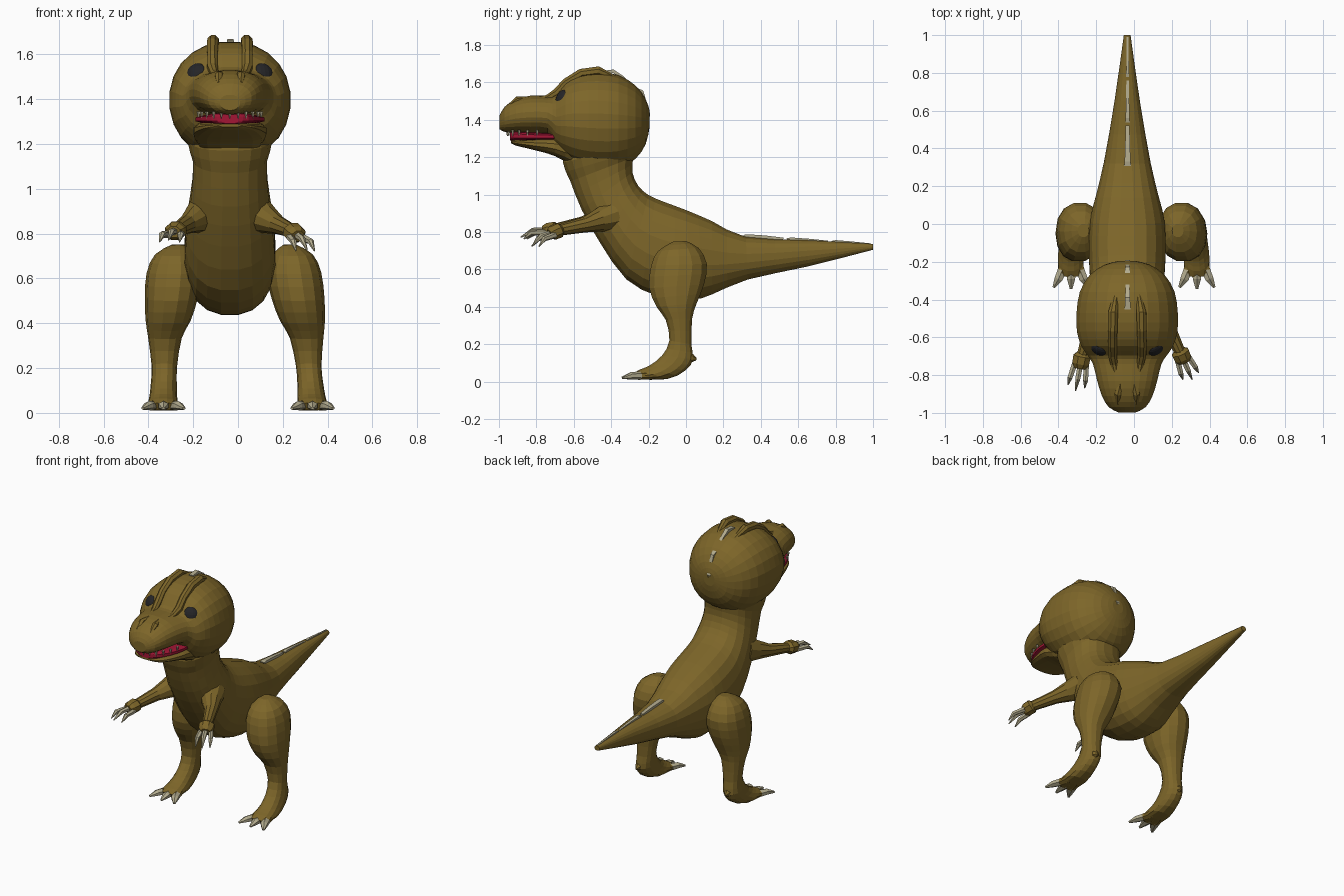
import bpy, bmesh, math
from mathutils import Vector

CX = -0.036  # centre line of body and head


def material(name, rgb):
    m = bpy.data.materials.new(name)
    m.diffuse_color = (*rgb, 1)
    return m


HIDE = material("olive hide", (0.205, 0.132, 0.022))
CLAW = material("bone beige", (0.45, 0.41, 0.27))
RED = material("mouth red", (0.36, 0.008, 0.035))
BLACK = material("eye black", (0.018, 0.018, 0.02))


def skin(name, rings, mat):
    """Join equal rings of points into a closed flat-shaded mesh."""
    bm = bmesh.new()
    vs = [[bm.verts.new(p) for p in r] for r in rings]
    n = len(vs[0])
    for a, b in zip(vs, vs[1:]):
        for i in range(n):
            j = (i + 1) % n
            bm.faces.new((a[i], a[j], b[j], b[i]))
    bm.faces.new(vs[0])
    bm.faces.new(vs[-1])
    bmesh.ops.recalc_face_normals(bm, faces=bm.faces[:])
    me = bpy.data.meshes.new(name)
    bm.to_mesh(me)
    bm.free()
    me.materials.append(mat)
    ob = bpy.data.objects.new(name, me)
    bpy.context.collection.objects.link(ob)
    return ob


def refine(rows):
    """Insert one smooth in-between row after each row."""
    out = []
    for i in range(len(rows) - 1):
        p0, p1 = rows[max(i - 1, 0)], rows[i]
        p2, p3 = rows[i + 1], rows[min(i + 2, len(rows) - 1)]
        out.append(p1)
        out.append(tuple((9 * (b + c) - a - d) / 16 for a, b, c, d in zip(p0, p1, p2, p3)))
    return out + [rows[-1]]


def loft(name, rows, mat, sides=20, power=2.0, side=1):
    """Rows: upper (y, z), lower (y, z), half width, centre x."""
    def sp(v):
        return math.copysign(abs(v) ** (2 / power), v)
    rings = []
    for ay, az, by, bz, w, cx in refine(rows):
        ring = []
        for k in range(sides):
            t = 2 * math.pi * (k + 0.5) / sides
            c, s = sp(math.cos(t)), sp(math.sin(t))
            ring.append((side * cx + w * s, (ay + by) / 2 + (ay - by) / 2 * c,
                         (az + bz) / 2 + (az - bz) / 2 * c))
        rings.append(ring)
    return skin(name, rings, mat)


def tube(name, pts, radii, mat, sides=8, flat=1.0):
    """Tapered tube along a path; flat squeezes it vertically."""
    pts = [Vector(p) for p in pts]
    rings = []
    for i, p in enumerate(pts):
        d = (pts[min(i + 1, len(pts) - 1)] - pts[max(i - 1, 0)]).normalized()
        u = d.cross(Vector((0, 0, 1)))
        u = u.normalized() if u.length > 1e-4 else Vector((1, 0, 0))
        v = u.cross(d)
        rings.append([p + radii[i] * (u * math.cos(t) + v * flat * math.sin(t))
                      for t in (2 * math.pi * (k + 0.5) / sides for k in range(sides))])
    return skin(name, rings, mat)


# Tail, torso and neck
body = [(1.0, .737, 1.0, .705, .018), (.65, .757, .65, .615, .068), (.32, .775, .33, .545, .125),
        (.14, .86, .14, .465, .17), (0, .92, .03, .435, .2), (-.12, .965, -.15, .455, .205),
        (-.2, 1.0, -.32, .545, .2), (-.255, 1.05, -.46, .74, .187), (-.285, 1.12, -.56, .92, .17),
        (-.28, 1.2, -.62, 1.07, .167), (-.26, 1.27, -.66, 1.17, .19), (-.3, 1.38, -.65, 1.3, .15)]
loft("body_and_tail", [r + (CX,) for r in body], HIDE, 20, 2.3)

# Skull and upper snout: y, top, bottom, half width
head = [(-.195, 1.45, 1.36, .04), (-.215, 1.51, 1.27, .12), (-.27, 1.585, 1.19, .2),
        (-.36, 1.64, 1.14, .253), (-.47, 1.658, 1.13, .27), (-.57, 1.645, 1.15, .268),
        (-.645, 1.605, 1.19, .245), (-.695, 1.545, 1.24, .212), (-.74, 1.53, 1.318, .183),
        (-.83, 1.53, 1.325, .16), (-.91, 1.51, 1.33, .135), (-.97, 1.47, 1.335, .098),
        (-.998, 1.42, 1.35, .045)]
loft("head", [(y, t, y, b, w, CX) for y, t, b, w in head], HIDE, 24, 2.15)

# Lower jaw and mouth lining
jaw = [(-.6, 1.31, -.6, 1.15, .15), (-.7, 1.31, -.7, 1.205, .165), (-.78, 1.302, -.78, 1.23, .15),
       (-.86, 1.297, -.86, 1.25, .125), (-.91, 1.295, -.91, 1.262, .095), (-.935, 1.29, -.935, 1.275, .05)]
loft("lower_jaw", [r + (CX,) for r in jaw], HIDE, 16, 2.5)
mouth = [(-.66, 1.33, -.66, 1.29, .155), (-.75, 1.33, -.75, 1.29, .158),
         (-.85, 1.335, -.85, 1.29, .13), (-.92, 1.34, -.92, 1.288, .085), (-.94, 1.335, -.94, 1.29, .04)]
loft("mouth_lining", [r + (CX,) for r in mouth], RED, 12, 3.0)

# Upper teeth follow the lip
for i in range(11):
    a = math.radians(-75 + 15 * i)
    x, y = CX + .145 * math.sin(a), -.74 - .215 * math.cos(a)
    tube("tooth", [(x, y, 1.345), (x, y, 1.313)], [.009, .002], CLAW, 5)

# Brow crests, eyes
for s in (-1, 1):
    crest = [(-.37, 1.62, .06), (-.47, 1.66, .075), (-.56, 1.648, .077), (-.64, 1.6, .078),
             (-.69, 1.545, .078), (-.74, 1.515, .07), (-.82, 1.505, .055)]
    tube("brow_crest", [(CX + s * x, y, z) for y, z, x in crest],
         [.012, .028, .027, .025, .025, .02, .01], HIDE, 8)
    bpy.ops.mesh.primitive_uv_sphere_add(segments=16, ring_count=10, radius=1,
                                         location=(CX + s * .146, -.662, 1.513))
    eye = bpy.context.object
    eye.name = "eye"
    eye.scale = (.05, .03, .05)
    eye.rotation_euler = (math.radians(-22), 0, s * math.radians(24))
    eye.data.materials.append(BLACK)
    # Nostril bumps
    tube("nostril_ridge", [(CX + s * .035, -.84, 1.515), (CX + s * .05, -.9, 1.505),
                           (CX + s * .05, -.95, 1.47)], [.01, .02, .01], HIDE, 6)

# Bone plates down the back of the head and along the tail
plates = [[(-.45, 1.65), (-.39, 1.66), (-.34, 1.628), (-.31, 1.6)],
          [(-.27, 1.565), (-.235, 1.55), (-.222, 1.51), (-.222, 1.49)],
          [(-.21, 1.46), (-.2, 1.43), (-.205, 1.39)],
          [(.31, .772), (.33, .777), (.42, .773), (.52, .763)],
          [(.54, .758), (.56, .764), (.66, .758), (.76, .749)],
          [(.78, .747), (.8, .752), (.88, .746), (.99, .736)]]
for k, path in enumerate(plates):
    w = [.022, .02, .02, .026, .017, .012][k]
    tube("back_plate", [(CX + .002, y, z) for y, z in path],
         [w * (1 - .15 * i) for i in range(len(path))], CLAW, 4, .7)

# Legs: front (y, z), back (y, z), half width, centre x
leg = [(-.07, .748, 0, .752, .03, .25), (-.15, .70, .07, .715, .09, .262),
       (-.19, .62, .115, .63, .122, .268), (-.2, .5, .1, .52, .118, .283),
       (-.16, .4, .06, .42, .1, .3), (-.11, .33, .035, .34, .075, .316),
       (-.09, .22, .03, .2, .057, .322), (-.13, .14, .04, .12, .058, .327),
       (-.2, .085, 0, .06, .062, .331), (-.25, .065, -.1, .013, .068, .333),
       (-.28, .045, -.26, .012, .066, .333)]
for s in (-1, 1):
    shift = [r[:5] + (r[5] - s * .018 * min(1, r[1] / .6),) for r in leg]
    loft("leg", shift, HIDE, 14, 2.2, s)
    fx = s * .333
    tube("heel_spur", [(fx, .0, .13), (fx, .035, .125), (fx, .056, .12)], [.03, .022, .006], HIDE, 6)
    for k in (-1, 0, 1):
        tube("toe", [(fx + k * .03, -.18, .035), (fx + k * .05, -.26, .032)], [.03, .027], HIDE, 6, .8)
        tube("toe_claw", [(fx + k * .047, -.245, .032), (fx + k * .066, -.29, .032),
                          (fx + k * .092, -.335 - .008 * (k == 0), .02)], [.028, .025, .008], CLAW, 6, .8)

# Arms: slightly different pose on each side
poses = {-1: ((-.275, -.70, .815), (-.03, -.16, -.02)), 1: ((.245, -.68, .81), (.055, -.125, -.055))}
for s, (wrist, reach) in poses.items():
    w, r = Vector(wrist), Vector(reach)
    shoulder = Vector((CX + s * .12, -.4, .885))
    elbow = shoulder.lerp(w, .5) + Vector((s * .012, 0, -.008))
    tube("arm", [shoulder, shoulder.lerp(elbow, .5), elbow, w], [.085, .062, .042, .03], HIDE, 10)
    tube("hand", [w - r * .12, w, w + r * .25, w + r * .4], [.03, .05, .048, .032], HIDE, 8, .85)
    across = Vector((-r.y, r.x, 0)).normalized()
    for k in (-1, 0, 1):
        base = w + r * .25 + across * k * .03 + Vector((0, 0, -.012 * abs(k)))
        mid = base + r * .5 + across * k * .012 + Vector((0, 0, .008))
        tip = w + r * (1.15 if k == 0 else 1.0) + across * k * .045 + Vector((0, 0, -.02 - .012 * abs(k)))
        tube("finger_claw", [base, mid, tip], [.017, .015, .003], CLAW, 6)
